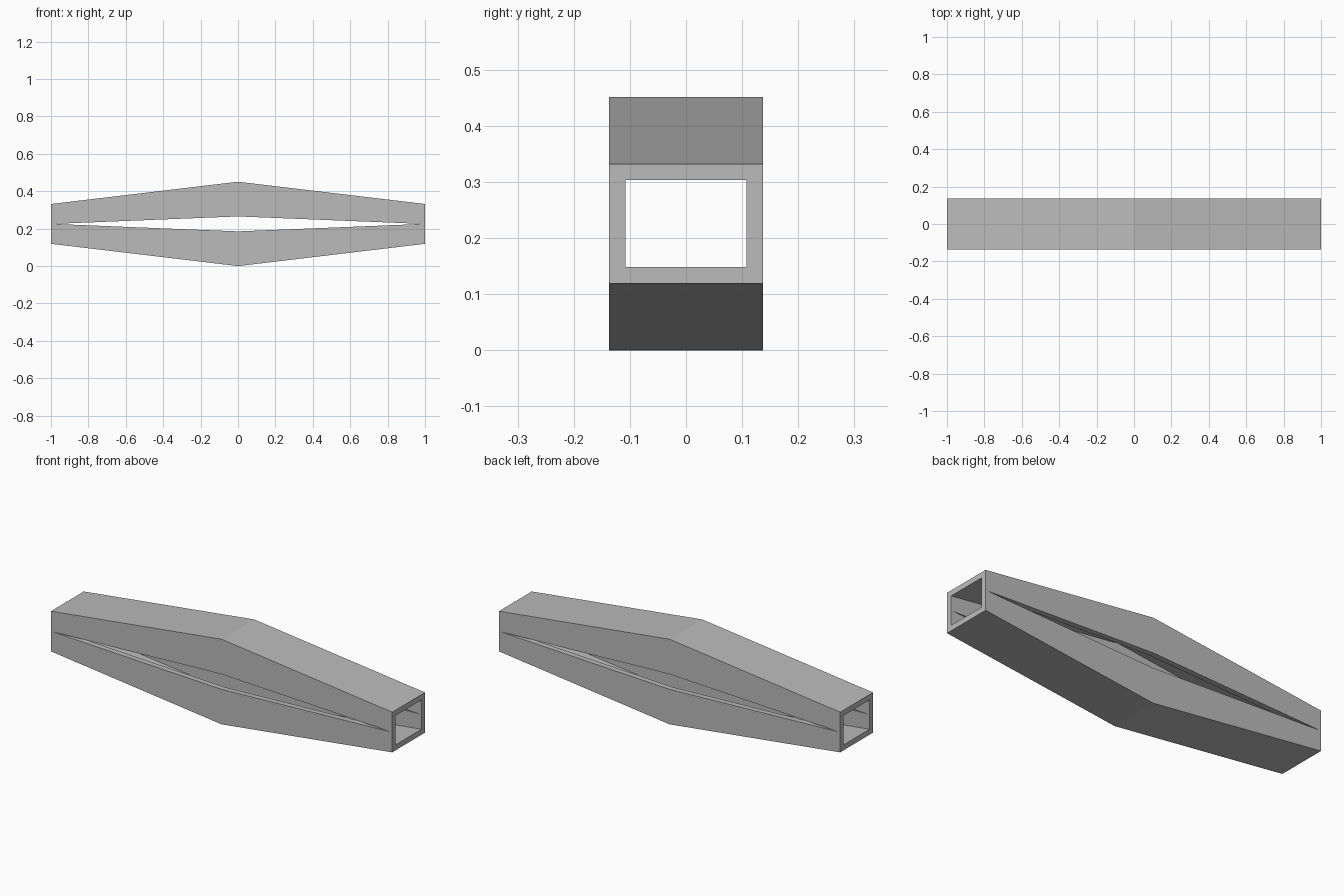
import bpy
import bmesh

cube = bpy.data.objects.get("Cube")
if cube:
    bpy.data.objects.remove(cube, do_unlink=True)

# Main dimensions
MID = 0.2255                 # height of the centre line
HALF_WIDTH = 0.137
WALL = 0.029
END_RISE, MID_RISE = 0.1065, 0.2255
SLIT_TIP, SLIT_RISE = 0.99, 0.04

steel = bpy.data.materials.new("plain grey")
steel.use_nodes = True
grey = (0.5, 0.5, 0.5, 1)
steel.diffuse_color = grey
steel.node_tree.nodes["Principled BSDF"].inputs["Base Color"].default_value = grey


def channel_section(x):
    """Upper channel cross-section: outer arch, then inner arch back again."""
    top = MID_RISE + (END_RISE - MID_RISE) * abs(x)
    slit = max(0, SLIT_RISE * (1 - abs(x) / SLIT_TIP))
    w, wi, ti = HALF_WIDTH, HALF_WIDTH - WALL, top - WALL
    return [(x, y, z) for y, z in (
        (-w, slit), (-w, top), (w, top), (w, slit),
        (wi, slit), (wi, ti), (-wi, ti), (-wi, slit))]


# Upper channel, bent at the middle
bm = bmesh.new()
stations = (-1, -SLIT_TIP, 0, SLIT_TIP, 1)
rings = [[bm.verts.new(p) for p in channel_section(x)] for x in stations]
for a, b in zip(rings, rings[1:]):
    end_bay = a is rings[0] or b is rings[-1]
    for i in range(8):
        if end_bay and i in (3, 7):
            continue         # the halves join solidly beyond the slit
        j = (i + 1) % 8
        bm.faces.new((a[i], a[j], b[j], b[i]))

# Open rim at both ends
for ring in (rings[0], rings[-1]):
    for i in range(3):
        bm.faces.new((ring[i], ring[i + 1], ring[6 - i], ring[7 - i]))
bmesh.ops.recalc_face_normals(bm, faces=bm.faces)

mesh = bpy.data.meshes.new("hollow_beam")
bm.to_mesh(mesh)
bm.free()
mesh.materials.append(steel)
beam = bpy.data.objects.new("hollow_beam", mesh)
beam.location.z = MID
bpy.context.collection.objects.link(beam)

# Lower channel is the reflection of the upper one
mirror = beam.modifiers.new("lower_half", 'MIRROR')
mirror.use_axis = (False, False, True)
mirror.use_mirror_merge = True
mirror.merge_threshold = 0.0005
